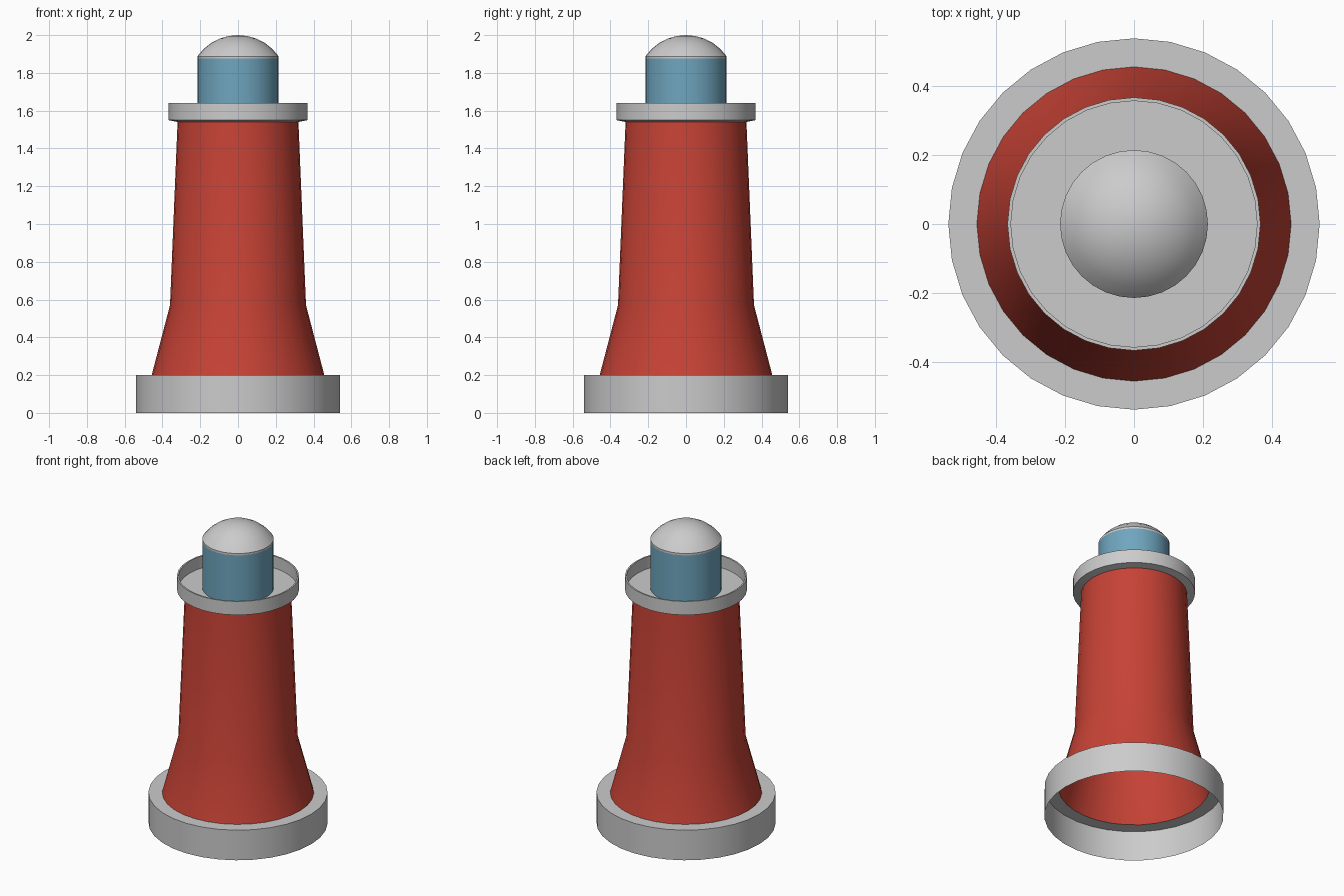
import bpy, math

if "Cube" in bpy.data.objects:
    bpy.data.objects.remove(bpy.data.objects["Cube"])

SIDES = 32


def material(name, rgb):
    m = bpy.data.materials.new(name)
    m.diffuse_color = (*rgb, 1)
    m.use_nodes = True
    m.node_tree.nodes["Principled BSDF"].inputs["Base Color"].default_value = m.diffuse_color
    return m


def lathe(name, profile, mat=None):
    """Turn an (r, z) profile, listed bottom to top on the outside, around z."""
    verts, rings = [], []
    for r, z in profile:
        n = 1 if r == 0 else SIDES
        rings.append([len(verts) + i % n for i in range(SIDES)])
        for i in range(n):
            a = 2 * math.pi * i / SIDES
            verts.append((r * math.cos(a), r * math.sin(a), z))
    faces = []
    for lo, hi in zip(rings, rings[1:]):
        for i in range(SIDES):
            j = (i + 1) % SIDES
            quad = [lo[i], lo[j], hi[j], hi[i]]
            faces.append(list(dict.fromkeys(quad)))
    mesh = bpy.data.meshes.new(name)
    mesh.from_pydata(verts, [], faces)
    mesh.update()
    if mat:
        mesh.materials.append(mat)
    ob = bpy.data.objects.new(name, mesh)
    bpy.context.collection.objects.link(ob)
    bpy.ops.object.select_all(action='DESELECT')
    ob.select_set(True)
    bpy.context.view_layer.objects.active = ob
    bpy.ops.object.shade_smooth_by_angle(angle=math.radians(30))
    return ob


red = material("red_paint", (0.57, 0.055, 0.036))
blue = material("blue_glass", (0.16, 0.38, 0.52))

# Open-bottomed plinth with a flat ledge
lathe("base", [(0.54, 0), (0.54, 0.2), (0.457, 0.2)])

# Flared, tapering tower
lathe("tower", [(0.457, 0.2), (0.36, 0.57), (0.32, 1.54)], red)

# Gallery: underside, outer wall, thin rim, inner wall and floor
lathe("gallery", [(0.32, 1.54), (0.368, 1.55), (0.368, 1.64),
                  (0.358, 1.64), (0.358, 1.56), (0.215, 1.56)])

# Lantern room
lathe("lantern", [(0.215, 1.56), (0.215, 1.875)], blue)

# Domed roof: narrow band and a spherical cap
R = 0.262
top_angle = math.asin(0.215 / R)
cap = [(R * math.sin(top_angle * k / 5), 2 - R + R * math.cos(top_angle * k / 5))
       for k in range(5, 0, -1)]
lathe("dome", [(0.215, 1.875)] + cap + [(0, 2.0)])
